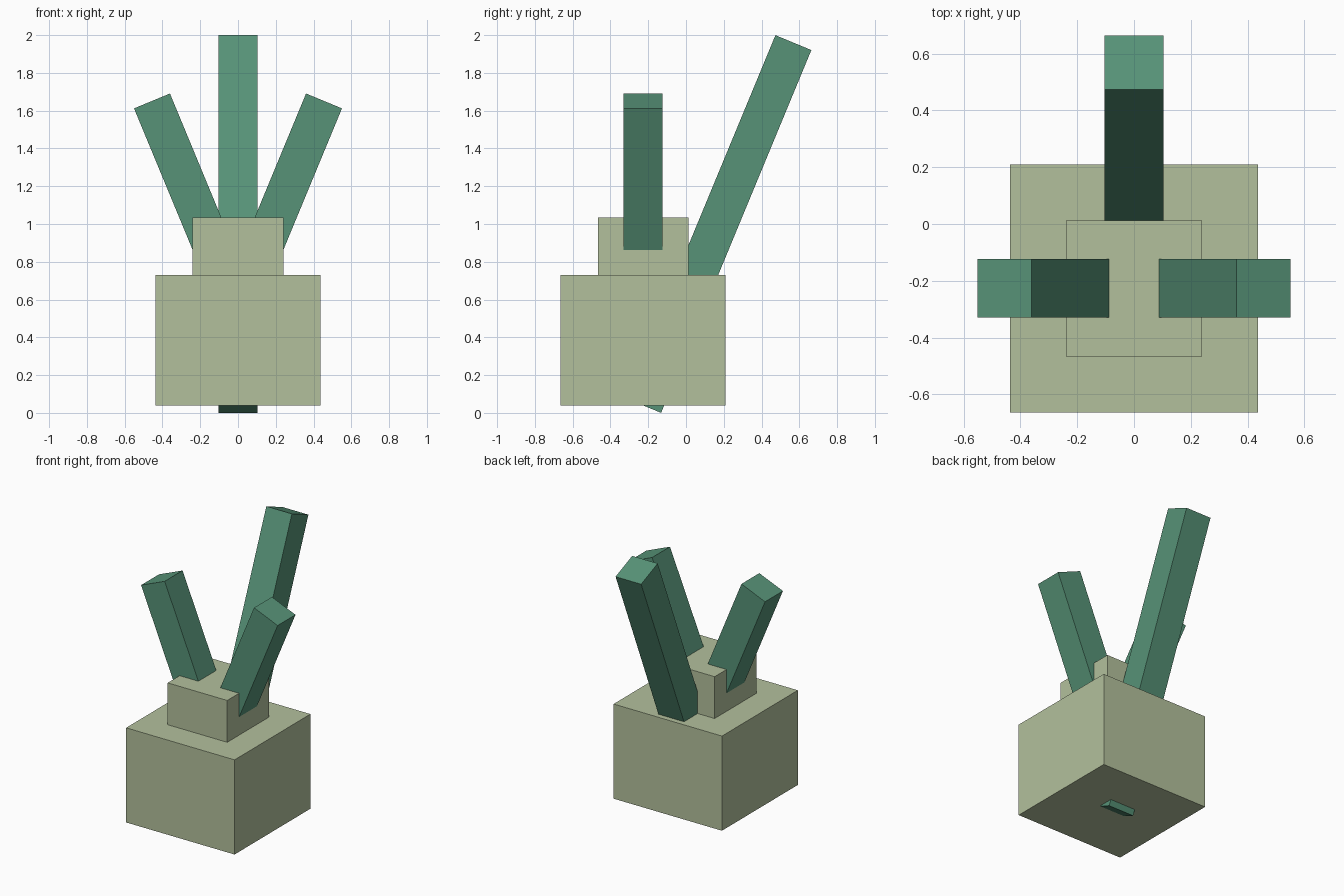
import bpy
import bmesh
from math import radians
from mathutils import Matrix, Vector

if "Cube" in bpy.data.objects:
    bpy.data.objects.remove(bpy.data.objects["Cube"], do_unlink=True)


def make_material(name, rgb):
    mat = bpy.data.materials.new(name)
    mat.use_nodes = True
    colour = (*rgb, 1.0)
    mat.diffuse_color = colour
    mat.node_tree.nodes["Principled BSDF"].inputs["Base Color"].default_value = colour
    return mat


sage = make_material("sage", (0.45, 0.53, 0.335))
green = make_material("deep green", (0.095, 0.29, 0.185))

CENTRE_Y = -0.227
TILT = radians(22.5)


def box(name, size, base, mat, axis="X", tilt=0.0):
    """Box standing on its base centre, leaned about that point."""
    bm = bmesh.new()
    bmesh.ops.create_cube(bm, size=1.0)
    bmesh.ops.translate(bm, verts=bm.verts, vec=(0, 0, 0.5))
    bmesh.ops.scale(bm, verts=bm.verts, vec=size)
    mesh = bpy.data.meshes.new(name)
    bm.to_mesh(mesh)
    bm.free()
    mesh.materials.append(mat)
    obj = bpy.data.objects.new(name, mesh)
    obj.matrix_world = Matrix.Translation(Vector(base)) @ Matrix.Rotation(tilt, 4, axis)
    bpy.context.collection.objects.link(obj)
    return obj


# Stepped block body
box("body", (0.874, 0.874, 0.69), (0, CENTRE_Y, 0.04), sage)
box("upper_block", (0.48, 0.48, 0.305), (0, CENTRE_Y, 0.73), sage)

# Long bar leaning backwards, poking out under the body
BAR = 0.206
box("back_bar", (BAR, BAR, 2.079), (0, CENTRE_Y, 0.0395), green, "X", -TILT)

# Pair of shorter bars leaning outwards
for side, sign in (("left", 1), ("right", -1)):
    box(f"{side}_bar", (BAR, BAR, 1.19), (0, CENTRE_Y, 0.552), green, "Y", sign * TILT)
